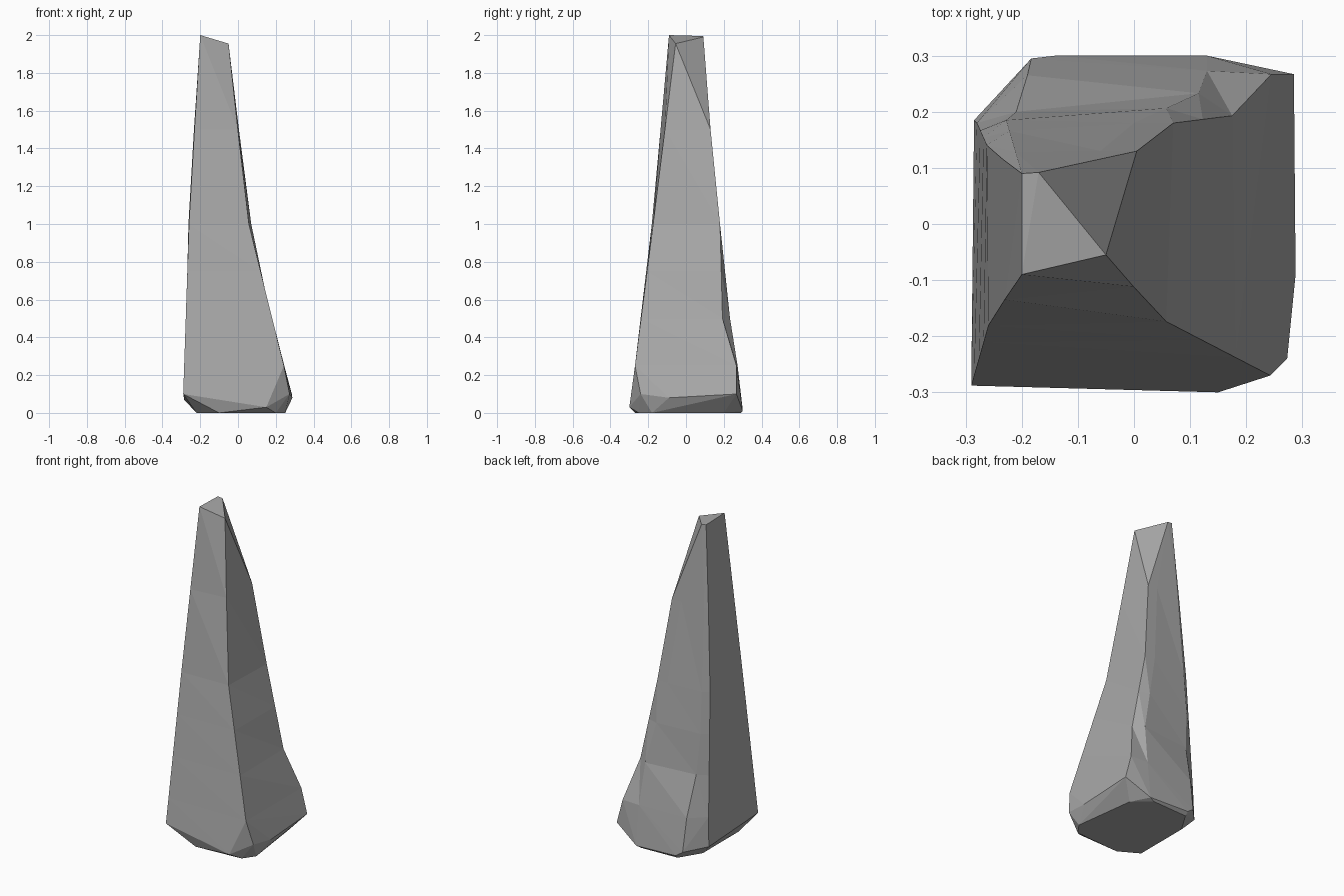
import bpy
import bmesh
from mathutils import Vector

cube = bpy.data.objects.get("Cube")
if cube:
    bpy.data.objects.remove(cube, do_unlink=True)


def make_material(name, colour):
    material = bpy.data.materials.new(name)
    material.use_nodes = True
    material.diffuse_color = colour
    shader = material.node_tree.nodes["Principled BSDF"]
    shader.inputs["Base Color"].default_value = colour
    shader.inputs["Roughness"].default_value = 1
    return material


def point_on_ridge(ridge, height):
    """Find where a ridge line crosses the given height."""
    for lower, upper in zip(ridge, ridge[1:]):
        if height <= upper[2]:
            break
    share = (height - lower[2]) / (upper[2] - lower[2])
    return Vector(lower).lerp(Vector(upper), share)


# Ridge lines of the spire, counter-clockwise from above, foot to tip
front_right = [(-.285, -.27, .25), (-.258, -.175, 1.05), (-.2, -.09, 2)]
front_left = [(.243, -.27, .25), (.05, -.17, 1.03), (-.05, -.055, 1.955)]
back_left = [(.245, .267, .25), (.175, .193, .5), (.07, .18, 1),
             (.005, .13, 1.5), (-.17, .092, 1.99)]
back_notch = [(.13, .273, .25), (.115, .233, .5), (0, .18, 1),
              (-.06, .13, 1.5), (-.17, .092, 1.99)]
back_right = [(-.19, .265, .25), (-.21, .2, .5), (-.228, .185, .75),
              (-.2, .09, 1.995)]
side_right = [(-.28, .18, .25), (-.26, .135, 1.1), (-.2, .09, 1.995)]
ridges = [front_right, front_left, back_left, back_notch, back_right, side_right]
levels = [.25, .5, .75, 1, 1.5]

# Chipped foot: widest corners, then the flat underside
foot_corners = [(-.29, -.288, .1), (.15, -.3, .03), (.273, -.24, .1),
                (.288, -.09, .08), (.285, .267, .1), (.13, .3, .01),
                (-.14, .3, .02), (-.183, .295, .05), (-.285, .185, .07)]
underside = [(-.1, -.27), (.2, -.25), (.25, -.18), (.2, .2),
             (.1, .29), (-.14, .28), (-.22, .15), (-.22, -.2)]

bm = bmesh.new()

# Foot as a convex block, opened where the shaft begins
rings = [[bm.verts.new(point_on_ridge(r, h)) for r in ridges] for h in levels]
foot = [bm.verts.new(p) for p in foot_corners]
foot += [bm.verts.new((x, y, 0)) for x, y in underside]
bmesh.ops.convex_hull(bm, input=rings[0] + foot)
lid = [f for f in bm.faces if all(v in rings[0] for v in f.verts)]
bmesh.ops.delete(bm, geom=lid, context='FACES_ONLY')

# Shaft faces between neighbouring ridges, ending in a slanted tip
rings.append([bm.verts.new(ridge[-1]) for ridge in ridges])
for low, high in zip(rings, rings[1:]):
    for i in range(len(ridges)):
        j = (i + 1) % len(ridges)
        bm.faces.new((low[i], low[j], high[i]))
        bm.faces.new((low[j], high[j], high[i]))
tip = rings[-1]
bm.faces.new((tip[0], tip[1], tip[2]))
bm.faces.new((tip[0], tip[2], tip[4]))

# Join coincident tip corners and drop loose points
bmesh.ops.remove_doubles(bm, verts=bm.verts[:], dist=.001)
bmesh.ops.delete(bm, geom=[v for v in bm.verts if not v.link_faces], context='VERTS')
bmesh.ops.recalc_face_normals(bm, faces=bm.faces[:])

mesh = bpy.data.meshes.new("rock_spire")
bm.to_mesh(mesh)
bm.free()
mesh.materials.append(make_material("stone_grey", (.4, .4, .4, 1)))
spire = bpy.data.objects.new("rock_spire", mesh)
bpy.context.collection.objects.link(spire)
